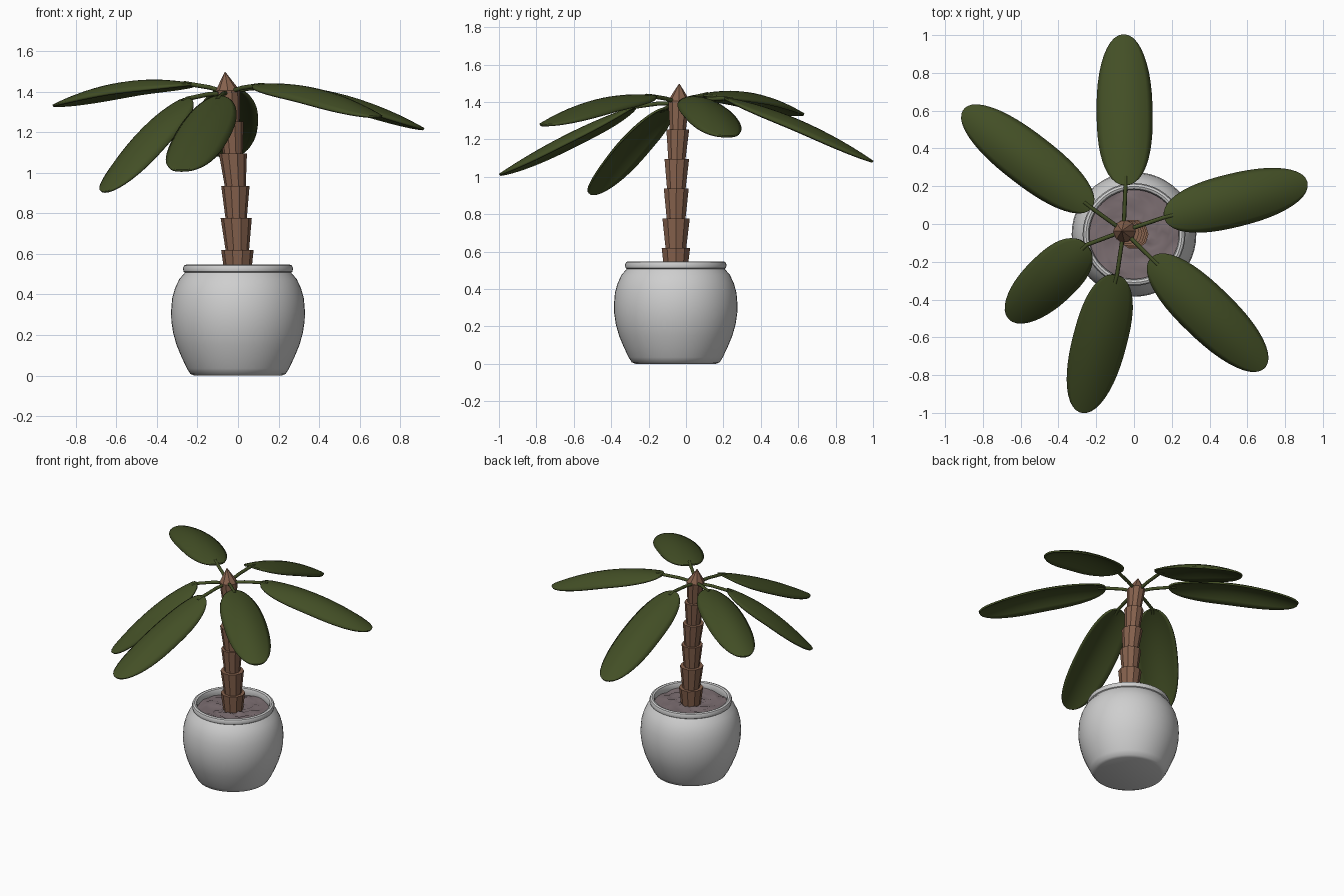
import bpy, bmesh, math, random
from mathutils import Vector

if "Cube" in bpy.data.objects:
    bpy.data.objects.remove(bpy.data.objects["Cube"])

random.seed(4)
CY = -0.055  # pot centre in y


def material(name, rgb):
    m = bpy.data.materials.new(name)
    m.diffuse_color = (*rgb, 1)
    m.use_nodes = True
    m.node_tree.nodes["Principled BSDF"].inputs["Base Color"].default_value = m.diffuse_color
    return m


WHITE = material("pot_white", (0.62, 0.62, 0.62))
SOIL = material("soil_grey", (0.20, 0.155, 0.165))
BARK = material("bark_brown", (0.24, 0.122, 0.075))
GREEN = material("leaf_green", (0.056, 0.078, 0.019))


def finish(bm, name, mat, smooth=None):
    bmesh.ops.recalc_face_normals(bm, faces=bm.faces[:])
    me = bpy.data.meshes.new(name)
    bm.to_mesh(me)
    bm.free()
    me.materials.append(mat)
    ob = bpy.data.objects.new(name, me)
    bpy.context.collection.objects.link(ob)
    if smooth:
        bpy.ops.object.select_all(action='DESELECT')
        bpy.context.view_layer.objects.active = ob
        ob.select_set(True)
        bpy.ops.object.shade_smooth_by_angle(angle=math.radians(smooth))
    return ob


def loft(rings, cap=True):
    """Closed skin through rings of (centre, radius, sides), all horizontal."""
    bm = bmesh.new()
    loops = []
    for c, r, n in rings:
        loops.append([bm.verts.new(Vector(c) + Vector((r * math.cos(2 * math.pi * i / n),
                      r * math.sin(2 * math.pi * i / n), 0))) for i in range(n)])
    for a, b in zip(loops, loops[1:]):
        for i in range(len(a)):
            j = (i + 1) % len(a)
            bm.faces.new((a[i], a[j], b[j], b[i]))
    if cap:
        bm.faces.new(loops[0])
        bm.faces.new(loops[-1])
    return bm


# Pot: round belly, rolled rim, inner wall
outer = [(0.215, 0), (0.235, 0.008), (0.252, 0.035), (0.278, 0.09), (0.303, 0.15), (0.32, 0.21),
         (0.329, 0.27), (0.330, 0.32), (0.325, 0.38), (0.311, 0.43), (0.29, 0.475), (0.262, 0.508)]
rim = [(0.268, 0.512), (0.272, 0.528), (0.266, 0.543), (0.254, 0.548), (0.242, 0.543), (0.236, 0.528)]
inner = [(0.238, 0.505), (0.24, 0.45)]
finish(loft([((0, CY, z), r, 48) for r, z in outer + rim + inner]), "pot", WHITE, 40)

# Soil: lumpy disc
bm = bmesh.new()
centre = bm.verts.new((0, CY, 0.505))
prev = None
N = 28
for k in range(1, 9):
    r = 0.242 * k / 8
    ring = []
    for i in range(N):
        a = 2 * math.pi * (i + 0.5 * (k % 2)) / N
        ring.append(bm.verts.new((r * math.cos(a), CY + r * math.sin(a),
                                  0.502 + random.uniform(-0.009, 0.009))))
    for i in range(N):
        j = (i + 1) % N
        if prev:
            bm.faces.new((prev[i], ring[i], ring[j], prev[j]))
        else:
            bm.faces.new((centre, ring[i], ring[j]))
    prev = ring
finish(bm, "soil", SOIL, 60)

# Trunk: stacked flared segments leaning slightly to the left
joints = [(0.0, -0.055, 0.46), (-0.003, -0.054, 0.62), (-0.009, -0.053, 0.778), (-0.013, -0.052, 0.936),
          (-0.025, -0.049, 1.094), (-0.036, -0.044, 1.252), (-0.05, -0.038, 1.405)]
tops = [0.080, 0.077, 0.070, 0.069, 0.064, 0.060]
for i, r in enumerate(tops):
    lo, hi = Vector(joints[i]), Vector(joints[i + 1])
    finish(loft([(lo - Vector((0, 0, 0.01)), r * 0.74, 10), (hi, r, 10)]), f"trunk_segment_{i + 1}", BARK)

# Pointed bud on top of the trunk
finish(loft([((-0.05, -0.038, 1.405), 0.06, 8), ((-0.064, -0.036, 1.497), 0.002, 8)]), "bud", BARK)

CROWN = Vector((-0.055, -0.037, 1.395))


def bezier(a, c, b, t):
    return a * (1 - t) ** 2 + c * 2 * t * (1 - t) + b * t * t


def leaf(i, base, tip, lift, half):
    base, tip = Vector(base), Vector(tip)
    ctrl = (base + tip) / 2 + Vector((0, 0, 2 * lift))
    side = (tip - base).cross(Vector((0, 0, 1))).normalized()
    bm = bmesh.new()
    rows, cols, prev = 22, 10, None
    for k in range(rows + 1):
        t = 0.5 - 0.5 * math.cos(math.pi * k / rows)
        p = bezier(base, ctrl, tip, t)
        tangent = ((ctrl - base) * (1 - t) + (tip - ctrl) * t).normalized()
        up = side.cross(tangent).normalized()
        w = max((1 - abs(2 * t - 1) ** 2.4) ** (1 / 2.2), 0.04)
        row = []
        for j in range(cols + 1):
            u = (2 * j / cols - 1) * w
            row.append(bm.verts.new(p + side * u * half - up * 0.055 * u * u))
        if prev:
            for j in range(cols):
                bm.faces.new((prev[j], prev[j + 1], row[j + 1], row[j]))
        prev = row
    ob = finish(bm, f"leaf_{i}", GREEN, 60)
    mod = ob.modifiers.new("thickness", 'SOLIDIFY')
    mod.thickness = 0.012
    mod.offset = 0

    # Stalk from the crown into the leaf
    cu = bpy.data.curves.new(f"stalk_{i}", 'CURVE')
    cu.dimensions = '3D'
    cu.bevel_depth = 0.011
    cu.bevel_resolution = 2
    cu.use_fill_caps = True
    sp = cu.splines.new('POLY')
    pts = [CROWN, CROWN.lerp(base, 0.5) + Vector((0, 0, 0.006)), base, bezier(base, ctrl, tip, 0.06)]
    sp.points.add(len(pts) - 1)
    for q, v in zip(sp.points, pts):
        q.co = (*v, 1)
    cu.materials.append(GREEN)
    bpy.context.collection.objects.link(bpy.data.objects.new(f"stalk_{i}", cu))


# Leaves: base, tip, upward bow, half width
for i, spec in enumerate([
    ((-0.045, 0.205, 1.42), (-0.055, 1.0, 1.08), 0.05, 0.145),
    ((-0.225, 0.085, 1.435), (-0.90, 0.605, 1.33), 0.06, 0.135),
    ((0.16, 0.035, 1.425), (0.915, 0.22, 1.215), 0.055, 0.138),
    ((0.09, -0.18, 1.43), (0.69, -0.76, 1.275), 0.055, 0.14),
    ((-0.09, -0.27, 1.375), (-0.28, -0.995, 1.01), 0.03, 0.14),
    ((-0.25, -0.11, 1.365), (-0.66, -0.50, 0.905), 0.06, 0.135),
], 1):
    leaf(i, *spec)
